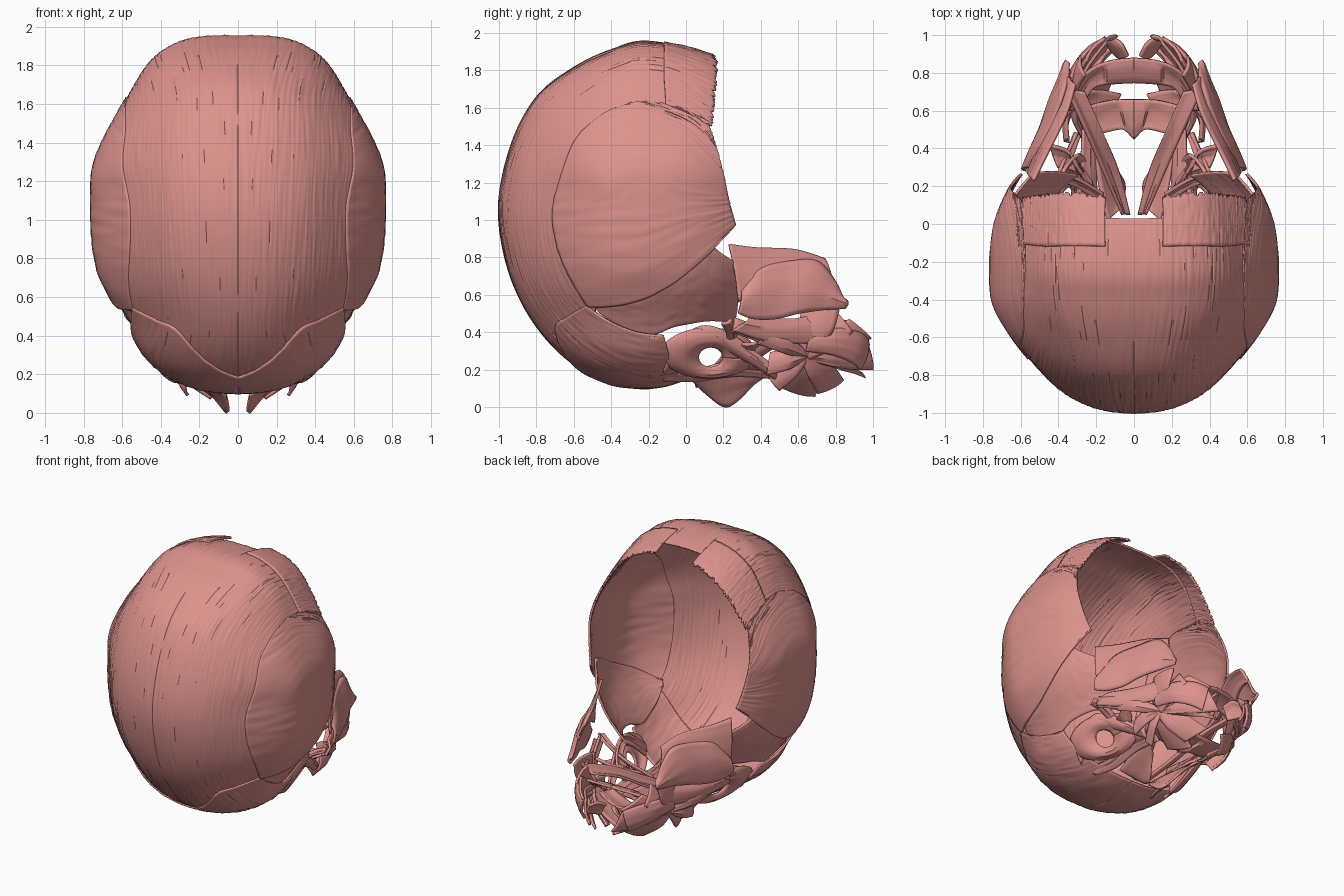
import bpy, math, random
from mathutils import Vector, noise

if "Cube" in bpy.data.objects:
    bpy.data.objects.remove(bpy.data.objects["Cube"])
random.seed(4)
mat = bpy.data.materials.new("muscle")
mat.diffuse_color = (0.72, 0.29, 0.27, 1)
mat.use_nodes = True
mat.node_tree.nodes["Principled BSDF"].inputs["Base Color"].default_value = mat.diffuse_color

def sample(pts, n, closed=False):
    """Catmull-Rom curve through the points, n+1 samples."""
    p = [Vector(q) for q in pts]
    m = len(p)
    seg = m if closed else m - 1
    get = (lambda i: p[i % m]) if closed else (lambda i: p[max(0, min(m - 1, i))])
    out = []
    for k in range(n + 1):
        f = k / n * seg
        i = min(int(f), seg - 1)
        t = f - i
        a, b, c, d = get(i - 1), get(i), get(i + 1), get(i + 2)
        out.append(0.5 * (2*b + (c - a)*t + (2*a - 5*b + 4*c - d)*t*t + (3*b - a - 3*c + d)*t**3))
    return out

# head form: side outline (y, z) around a centre, rounded across x
CY, CZ, WX = -0.25, 1.05, 0.752
OUT = [(.52, 1.03), (.49, 1.4), (.36, 1.7), (.15, 1.87), (-.2, 1.95), (-.4, 1.905), (-.6, 1.81),
       (-.8, 1.65), (-.93, 1.4), (-.995, 1.1), (-.97, .83), (-.88, .57), (-.73, .35), (-.55, .2),
       (-.35, .125), (-.1, .13), (.2, .28), (.44, .6)]
RING = sorted((math.atan2(q.z - CZ, q.y - CY), math.hypot(q.y - CY, q.z - CZ))
              for q in sample([(0, y, z) for y, z in OUT], 360, True)[:-1])

def radius(a):
    lo, hi = 0, len(RING) - 1
    if a <= RING[0][0] or a >= RING[-1][0]:
        return RING[0][1]
    while hi - lo > 1:
        mid = (lo + hi) // 2
        if RING[mid][0] <= a: lo = mid
        else: hi = mid
    t = (a - RING[lo][0]) / max(1e-9, RING[hi][0] - RING[lo][0])
    return RING[lo][1] * (1 - t) + RING[hi][1] * t

def power(a):
    return 2.2 + 0.9 * max(0, math.sin(a)) ** 2

def smooth(t):
    t = max(0, min(1, t))
    return t * t * (3 - 2 * t)

def pinch(y, z):
    return ((1 - .19 * smooth((z - 1.2) / .55)) * (1 - .14 * smooth((-.35 - y) / .5))
            * (1 - .08 * math.exp(-((z - .45) / .17) ** 2)))

def to_unit(y, z, x=None):
    a = math.atan2(z - CZ, y - CY)
    c = min(1, math.hypot(y - CY, z - CZ) / radius(a)) ** (power(a) / 2)
    if x is not None:
        c = math.sqrt(1 - (x / WX / pinch(y, z)) ** power(a))
    return Vector((math.sqrt(max(0, 1 - c * c)), c * math.cos(a), c * math.sin(a)))

def to_head(u, off):
    u = u.normalized()
    a = math.atan2(u.z, u.y)
    e = 2 / power(a)
    r = radius(a) * math.hypot(u.y, u.z) ** e * (1 + off)
    y, z = CY + r * math.cos(a), CZ + r * math.sin(a)
    return Vector((WX * max(0, u.x) ** e * (1 + off) * pinch(y, z), y, z))

def make(name, grid, thick):
    nu, nv = len(grid), len(grid[0])
    me = bpy.data.meshes.new(name)
    me.from_pydata([p for row in grid for p in row], [],
                   [(i*nv + j, i*nv + j + 1, (i+1)*nv + j + 1, (i+1)*nv + j)
                    for i in range(nu - 1) for j in range(nv - 1)])
    me.materials.append(mat)
    ob = bpy.data.objects.new(name, me)
    bpy.context.collection.objects.link(ob)
    s = ob.modifiers.new("thickness", 'SOLIDIFY')
    s.thickness, s.offset = thick, 0
    ob.modifiers.new("both_sides", 'MIRROR')
    bpy.context.view_layer.objects.active = ob
    ob.select_set(True)
    bpy.ops.object.shade_smooth_by_angle(angle=math.radians(40))
    ob.select_set(False)

def head_sheet(name, A, B, off, nu, nv, along, ragged=0.0, fine=45):
    """Muscle sheet on the head form between two side-view curves."""
    a = sample([to_unit(*q) for q in A], nu)
    b = sample([to_unit(*q) for q in B], nu)
    grid = []
    for i in range(nu + 1):
        row = []
        rag = random.uniform(-ragged, ragged)
        for j in range(nv + 1):
            u, v = i / nu, j / nv
            f = (u * 9, v * fine, off * 99) if along else (u * fine, v * 4, off * 99)
            w = a[i].lerp(b[i], v * (1 + rag))
            row.append(to_head(w, off + 0.005 * noise.noise(Vector(f))))
        grid.append(row)
    make(name, grid, 0.014)

def outer(pts):
    return [(CY + (y - CY) * 1.15, CZ + (z - CZ) * 1.15) for y, z in pts]

# scalp, forehead, temple and nape sheets
head_sheet("scalp_sheet",
           outer([(.03, 1.92), (-.2, 1.95), (-.5, 1.88), (-.8, 1.66), (-.97, 1.3), (-.98, .85), (-.85, .5), (-.5, .15)]),
           [(-.03, 1.59), (-.2, 1.61), (-.42, 1.56), (-.58, 1.4), (-.67, 1.15), (-.67, .9), (-.6, .68), (-.48, .54)],
           0, 120, 100, True, 0, 60)
head_sheet("forehead_sheet", [(-.12, 1.94, .15), (-.12, 1.8), (-.11, 1.61)],
           [(.14, 1.87, .15), (.145, 1.7), (.13, 1.5)], .012, 90, 14, False, .05)
head_sheet("temple_fan", [(-.04, 1.6), (-.2, 1.625), (-.42, 1.57), (-.6, 1.4), (-.7, 1.1), (-.68, .85), (-.52, .54)],
           [(.11, 1.52), (.14, 1.44), (.17, 1.34), (.2, 1.22), (.22, 1.12), (.24, 1.04), (.26, .97)],
           .01, 100, 40, False)
head_sheet("deep_temple_sheet", [(-.52, .57), (-.3, .72), (-.05, .86), (.12, .94), (.16, .85), (.27, .77)],
           [(-.5, .53), (-.36, .42), (-.2, .37), (-.05, .42), (.12, .45), (.27, .45)], -.02, 50, 24, True)
head_sheet("nape_sheet", outer([(-.55, .18)]) + [(-.69, .42), (-.63, .49), (-.53, .55)],
           outer([(-.02, .13)]) + [(-.04, .18), (-.08, .25), (-.12, .39)], .012, 44, 36, False)

def strip(name, A, B, nu=24, nv=10, bulge=0.0, thick=0.017, fib=0.006):
    """Free facial muscle band between two space curves."""
    a, b = sample(A, nu), sample(B, nu)
    grid = []
    for i in range(nu + 1):
        t = (a[i] - a[i-1]) if i else (a[1] - a[0])
        n = t.cross(b[i] - a[i])
        n = n.normalized() if n.length > 1e-9 else Vector((1, 0, 0))
        if n.x < 0: n = -n
        grid.append([a[i].lerp(b[i], j / nv) + n * (bulge * math.sin(math.pi * j / nv)
                     + fib * noise.noise(Vector((i / nu * 2, j * 1.7, len(name))))) for j in range(nv + 1)])
    make(name, grid, thick)

# cheek plates beside the jaw
strip("cheek_plate", [(.55, .3, .62), (.5, .4, .74), (.42, .56, .78), (.37, .7, .78), (.345, .79, .68), (.34, .84, .57)],
      [(.58, .28, .5), (.55, .36, .47), (.5, .48, .47), (.46, .6, .5), (.4, .72, .52), (.35, .85, .53)], bulge=.025)
strip("upper_cheek_plate", [(.53, .23, .87), (.46, .37, .85), (.36, .58, .84), (.31, .74, .79)],
      [(.56, .28, .56), (.5, .42, .64), (.4, .62, .7), (.34, .78, .68)], bulge=.015)
strip("inner_cheek_band", [(.5, .34, .48), (.4, .55, .47), (.31, .72, .5)],
      [(.54, .25, .41), (.45, .45, .35), (.33, .7, .34)], bulge=.02)

# ring around the side opening, leaning inwards at the bottom
def arc(cy, cz, ry, rz):
    return [(.36 - .3 * ry * math.cos(t) + .6 * rz * math.sin(t), cy + ry * math.cos(t), cz + rz * math.sin(t))
            for t in [k * math.tau / 16 for k in range(17)]]
strip("side_ring", arc(.12, .29, .25, .13), arc(.13, .27, .065, .055), 48, 8, .03)
strip("ring_tail", [(.4, -.1, .3), (.44, .08, .43), (.4, .26, .38), (.3, .48, .21)],
      [(.36, -.12, .18), (.42, .08, .36), (.36, .25, .29), (.28, .48, .15)], bulge=.02)
strip("ring_lower_band", [(.3, -.14, .2), (.27, .05, .2), (.28, .25, .24), (.27, .5, .22)],
      [(.24, -.12, .14), (.2, .05, .14), (.2, .28, .17), (.2, .5, .15)])
strip("cross_band", [(.55, .24, .47), (.45, .27, .42), (.3, .24, .32), (.16, .16, .22)],
      [(.54, .19, .45), (.43, .22, .38), (.3, .19, .27), (.17, .1, .17)], bulge=.01)

# deep throat bands converging under the head
strip("throat_band", [(.36, .72, .48), (.26, .5, .4), (.16, .28, .28), (.06, .05, .15)],
      [(.26, .7, .42), (.17, .5, .34), (.08, .28, .2), (.02, .05, .11)], bulge=.02)
strip("throat_tip", [(.14, .02, .16), (.17, .15, .18), (.2, .3, .18), (.22, .45, .18)],
      [(.06, .09, .09), (.05, .2, .005), (.08, .27, .03), (.14, .36, .13)], 20, 8)
strip("deep_band", [(.45, .42, .38), (.34, .38, .34), (.22, .22, .26)],
      [(.4, .3, .34), (.28, .26, .26), (.16, .14, .18)], bulge=.02)

# fan of bands meeting at the mouth corner: tip centre and half width
HUB = Vector((.3, .64, .28))
FAN = [((.52, .25, .44), (0, .01, .035)), ((.46, .4, .38), (0, .02, .04)), ((.34, .72, .525), (0, .1, -.005)),
       ((.27, .84, .46), (.01, .05, -.06)), ((.2, .93, .42), (.05, -.06, .05)), ((.12, .98, .28), (.03, -.02, .08)),
       ((.12, .91, .2), (.05, -.05, .04)), ((.1, .77, .11), (.04, -.07, -.035)), ((.1, .6, .085), (.03, -.09, .025)),
       ((.26, .47, .13), (0, .03, -.04)), ((.35, .44, .23), (0, .01, .06))]
for k, (tip, hw) in enumerate(FAN):
    tip, hw = Vector(tip), Vector(hw)
    mid = HUB.lerp(tip, .5) + Vector((.025, .01, 0))
    strip("mouth_fan_%02d" % k, [HUB + hw * .35, mid + hw * .9, tip + hw],
          [HUB - hw * .35, mid - hw * .9, tip - hw], 16, 8, .015)

# bands crossing the front of the face (mirrored at the midline)
strip("upper_lip_band", [(0, .88, .46), (.14, .86, .45), (.25, .8, .42), (.33, .68, .36)],
      [(0, .75, .4), (.14, .74, .39), (.22, .71, .36), (.28, .6, .3)], bulge=.012)
strip("lower_lip_band", [(0, .66, .2), (.12, .655, .2), (.22, .63, .22), (.3, .6, .25)],
      [(0, .45, .16), (.06, .5, .16), (.17, .48, .18), (.26, .48, .22)], bulge=.01)
strip("nose_petal", [(.03, .89, .33), (.06, .95, .36), (.1, .98, .34)],
      [(.08, .88, .24), (.12, .92, .25), (.15, .97, .26)], 12, 8, .01)
strip("front_side_band", [(.34, .66, .4), (.32, .8, .42), (.24, .92, .4), (.16, .97, .36)],
      [(.34, .64, .3), (.31, .78, .28), (.25, .88, .24), (.18, .93, .2)], bulge=.02)
